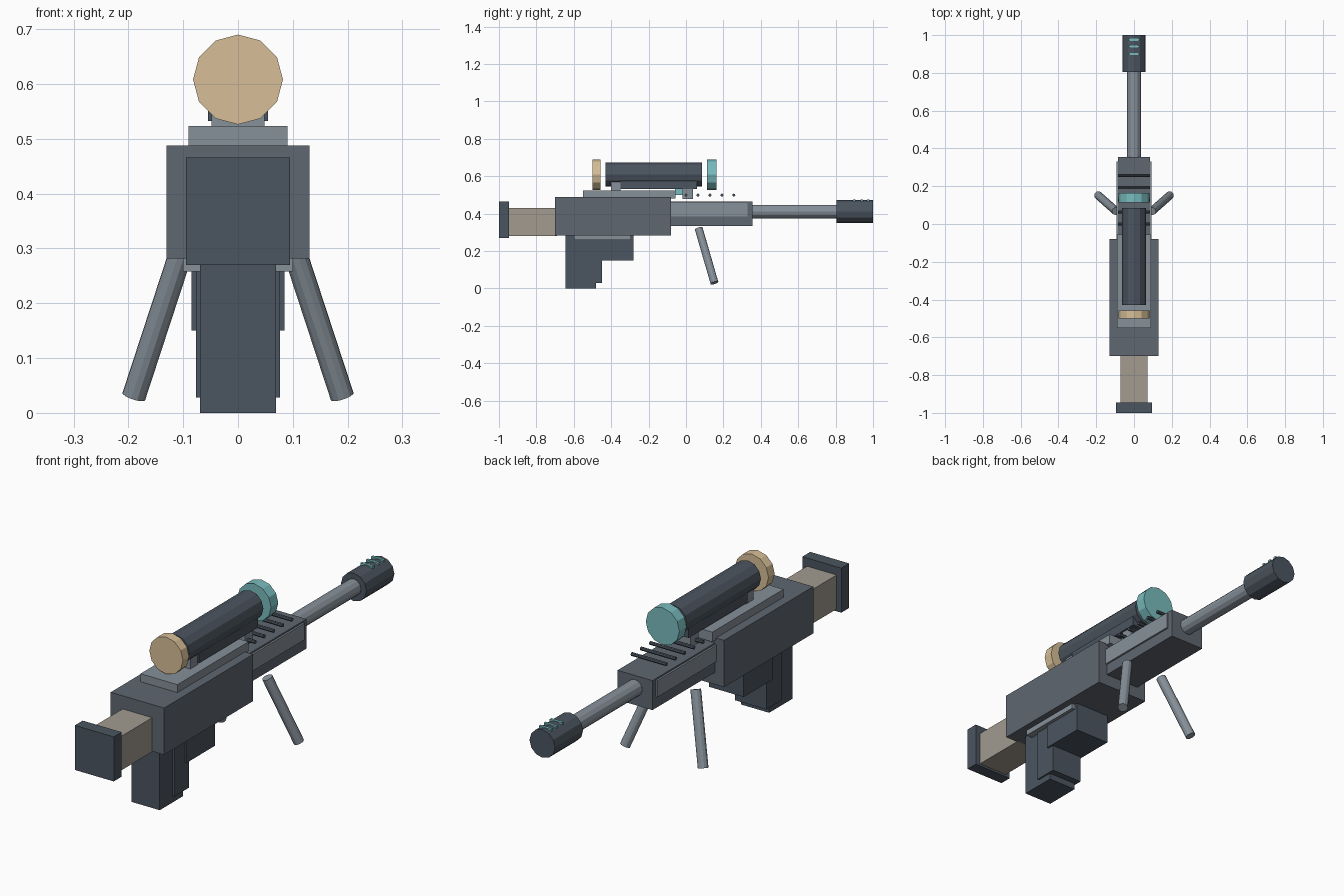
import bpy
from mathutils import Vector

if "Cube" in bpy.data.objects:
    bpy.data.objects.remove(bpy.data.objects["Cube"])


def material(name, r, g, b):
    m = bpy.data.materials.new(name)
    m.diffuse_color = (r, g, b, 1)
    m.use_nodes = True
    m.node_tree.nodes["Principled BSDF"].inputs["Base Color"].default_value = m.diffuse_color
    return m


DARK = material("dark_steel", 0.07, 0.09, 0.115)
MID = material("mid_steel", 0.115, 0.135, 0.165)
LIGHT = material("light_steel", 0.24, 0.28, 0.32)
STOCK = material("stock_tan", 0.36, 0.33, 0.28)
TAN = material("lens_tan", 0.68, 0.52, 0.31)
TEAL = material("lens_teal", 0.19, 0.50, 0.51)


def box(name, x, y, z, mat):
    """Box from (min, max) ranges on each axis."""
    bpy.ops.mesh.primitive_cube_add(
        size=1, location=[(a + b) / 2 for a, b in (x, y, z)])
    o = bpy.context.object
    o.scale = [b - a for a, b in (x, y, z)]
    bpy.ops.object.transform_apply(location=False, rotation=False, scale=True)
    o.name = name
    o.data.materials.append(mat)
    return o


def mid_box(name, half, y, z, mat):
    return box(name, (-half, half), y, z, mat)


def rod(name, a, b, radius, mat, sides=12):
    """Faceted cylinder between two points."""
    a, b = Vector(a), Vector(b)
    d = b - a
    bpy.ops.mesh.primitive_cylinder_add(
        vertices=sides, radius=radius, depth=d.length, location=(a + b) / 2,
        rotation=d.to_track_quat('Z', 'Y').to_euler())
    o = bpy.context.object
    o.name = name
    o.data.materials.append(mat)
    return o


# Body and stock
mid_box("butt_plate", 0.095, (-1.0, -0.945), (0.27, 0.466), DARK)
mid_box("stock", 0.072, (-0.95, -0.69), (0.28, 0.43), STOCK)
mid_box("receiver", 0.13, (-0.70, -0.08), (0.282, 0.488), MID)
mid_box("top_rail", 0.09, (-0.55, -0.055), (0.48, 0.523), LIGHT)
mid_box("handguard", 0.085, (-0.10, 0.355), (0.335, 0.465), MID)

# Grip and magazine underneath
mid_box("grip", 0.069, (-0.643, -0.48), (0.0, 0.29), DARK)
mid_box("grip_front", 0.077, (-0.553, -0.45), (0.028, 0.29), DARK)
mid_box("magazine", 0.085, (-0.48, -0.28), (0.15, 0.29), DARK)
mid_box("magazine_plate", 0.10, (-0.60, -0.295), (0.258, 0.285), LIGHT)

# Barrel and muzzle with vent slits
rod("barrel", (0, 0.33, 0.411), (0, 0.83, 0.411), 0.036, LIGHT)
rod("muzzle", (0, 0.805, 0.411), (0, 1.0, 0.411), 0.062, DARK)
for i, y in enumerate((0.90, 0.94, 0.975)):
    mid_box(f"muzzle_slit_{i}", 0.03, (y - 0.006, y + 0.006), (0.455, 0.475), TEAL)

# Scope and its mounts
rod("scope_tube", (0, -0.43, 0.608), (0, 0.085, 0.608), 0.064, DARK)
rod("scope_eyepiece", (0, -0.50, 0.608), (0, -0.457, 0.608), 0.082, TAN)
rod("scope_objective", (0, 0.113, 0.608), (0, 0.163, 0.608), 0.082, TEAL)
mid_box("scope_base", 0.055, (-0.35, 0.06), (0.532, 0.575), DARK)
mid_box("scope_mount_rear", 0.048, (-0.40, -0.35), (0.52, 0.572), LIGHT)
mid_box("scope_mount_front", 0.048, (-0.02, 0.037), (0.478, 0.535), LIGHT)
mid_box("scope_switch", 0.02, (-0.06, -0.015), (0.50, 0.535), TEAL)

# Cross rods above the handguard
for i in range(5):
    y = 0.064 * i
    rod(f"cross_rod_{i}", (-0.085, y, 0.499), (0.085, y, 0.499), 0.008, DARK, 8)

# Side panels and bipod legs, mirrored
for side, s in (("left", -1), ("right", 1)):
    box(f"side_panel_{side}", sorted((s * 0.08, s * 0.093)),
        (-0.10, 0.33), (0.385, 0.458), LIGHT)
    rod(f"bipod_leg_{side}", (s * 0.095, 0.068, 0.32),
        (s * 0.19, 0.152, 0.03), 0.022, LIGHT)
